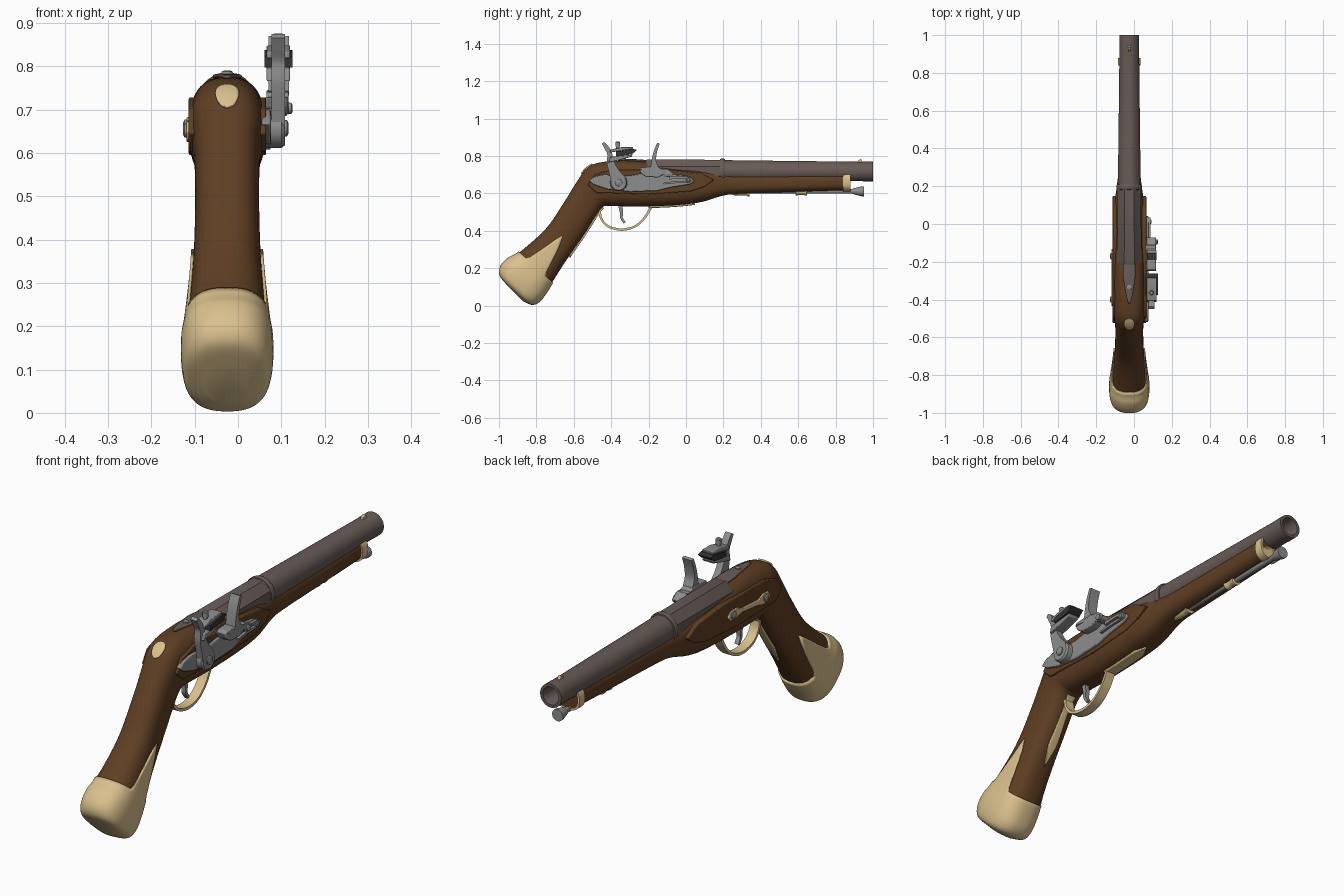
import bpy, bmesh, math
from mathutils import Vector

if "Cube" in bpy.data.objects:
    bpy.data.objects.remove(bpy.data.objects["Cube"])

CX, N = -0.025, 2.6          # bore line in x, roundness of the stock section


def mat(name, *rgb):
    m = bpy.data.materials.new(name)
    m.diffuse_color = (*rgb, 1)
    m.use_nodes = True
    m.node_tree.nodes["Principled BSDF"].inputs["Base Color"].default_value = m.diffuse_color
    return m


WOOD = mat("walnut", 0.115, 0.049, 0.017)
BRASS = mat("pale_brass", 0.70, 0.53, 0.27)
STEEL = mat("steel", 0.27, 0.27, 0.275)
BARREL = mat("browned_iron", 0.137, 0.104, 0.094)
FLINT = mat("dark_flint", 0.035, 0.035, 0.035)


def finish(name, bm, m, sheet=0):
    bmesh.ops.remove_doubles(bm, verts=bm.verts, dist=1e-5)
    bmesh.ops.recalc_face_normals(bm, faces=bm.faces)
    me = bpy.data.meshes.new(name)
    bm.to_mesh(me)
    bm.free()
    me.materials.append(m)
    ob = bpy.data.objects.new(name, me)
    bpy.context.collection.objects.link(ob)
    if sheet:
        s = ob.modifiers.new("thickness", 'SOLIDIFY')
        s.thickness, s.offset = sheet, 0
    return ob


def spline(rows, t):
    """Catmull-Rom through rows of numbers, t in row index."""
    k = len(rows) - 1
    i = max(0, min(int(t), k - 1))
    f = t - i
    a, b, c, d = (rows[max(0, min(k, j))] for j in (i - 1, i, i + 1, i + 2))
    return [q + 0.5 * f * (r - p + f * (2*p - 5*q + 4*r - s + f * (3*(q - r) + s - p)))
            for p, q, r, s in zip(a, b, c, d)]


def grid(name, rows, m, wrap=False, ends=(), sheet=0):
    bm = bmesh.new()
    vs = [[bm.verts.new(p) for p in r] for r in rows]
    n = len(vs[0])
    for a, b in zip(vs, vs[1:]):
        for j in range(n if wrap else n - 1):
            bm.faces.new((a[j], a[(j + 1) % n], b[(j + 1) % n], b[j]))
    for e in ends:
        bm.faces.new(vs[e])
    return finish(name, bm, m, sheet)


def slab(name, pts, x0, x1, m, bevel=0.0):
    """Side-view outline (y, z) pushed out in x."""
    bm = bmesh.new()
    f = bm.faces.new([bm.verts.new((x0, y, z)) for y, z in pts])
    g = bmesh.ops.extrude_face_region(bm, geom=[f])
    top = [v for v in g['geom'] if isinstance(v, bmesh.types.BMVert)]
    bmesh.ops.translate(bm, verts=top, vec=(x1 - x0, 0, 0))
    ob = finish(name, bm, m)
    if bevel:
        b = ob.modifiers.new("soft", 'BEVEL')
        b.width, b.segments = bevel, 2
    return ob


def ribbon(name, path, x0, x1, m, steps=6):
    """Smooth side-view bar through (y, z, thickness)."""
    rows, cnt = [], (len(path) - 1) * steps
    for i in range(cnt + 1):
        t = i / steps
        y, z, th = spline(path, t)
        a, b = spline(path, max(0, t - .05)), spline(path, min(len(path) - 1, t + .05))
        d = Vector((b[0] - a[0], b[1] - a[1])).normalized() * th / 2
        rows.append([(x, y + s * d.y, z - s * d.x)
                     for x, s in ((x0, 1), (x1, 1), (x1, -1), (x0, -1))])
    return grid(name, rows, m, True, (0, -1))


def lathe(name, prof, at, m, axis='Y', segs=24):
    """Turned part: profile of (distance along axis, radius)."""
    rows = []
    for d, r in prof:
        row = []
        for k in range(segs):
            a = 2 * math.pi * (k + .5) / segs
            u, v = r * math.sin(a), r * math.cos(a)
            row.append({'Y': (at[0] + u, d, at[1] + v), 'X': (d, at[0] + u, at[1] + v),
                        'Z': (at[0] + u, at[1] + v, d)}[axis])
        rows.append(row)
    return grid(name, rows, m, True, (0, -1) if prof[-1][1] and prof[0][1] else ())


# Stock stations: top y, top z, bottom y, bottom z, half width
ST = [(-.955, .112, -.872, .028, .045), (-.992, .16, -.825, .009, .085),
      (-.988, .207, -.785, .025, .098), (-.95, .25, -.75, .07, .1),
      (-.89, .285, -.715, .125, .093), (-.75, .41, -.635, .25, .079),
      (-.65, .555, -.545, .38, .074), (-.585, .66, -.475, .49, .075),
      (-.53, .735, -.44, .53, .082), (-.46, .765, -.40, .532, .087),
      (-.33, .775, -.30, .53, .088), (-.2, .768, -.2, .53, .087),
      (-.05, .748, -.05, .537, .086), (.08, .735, .08, .553, .083),
      (.2, .715, .2, .588, .066), (.3, .708, .3, .598, .058),
      (.6, .708, .6, .608, .055), (.84, .71, .84, .616, .052),
      (.88, .71, .88, .617, .052)]


def surf(t, c, s, off=0.0):
    ty, tz, by, bz, w = spline(ST, t)
    mid, ax = Vector((ty + by, tz + bz)) / 2, Vector((ty - by, tz - bz)) / 2
    p = mid + ax * c * (1 + off / ax.length)
    return (CX + (w + off) * s, p.x, p.y)


def around(t, a, off=0.0):
    c, s = math.cos(a), math.sin(a)
    return surf(t, math.copysign(abs(c) ** (2 / N), c), math.copysign(abs(s) ** (2 / N), s), off)


def plate(name, t0, t1, half, side, off, m, n=24):
    """Thin inlay following the stock's top (side 1) or bottom (side -1)."""
    rows = []
    for i in range(n + 1):
        u = i / n
        fs = [half(u) * k / 4 for k in range(-4, 5)]
        rows.append([surf(t0 + (t1 - t0) * u, side * (1 - abs(f) ** N) ** (1 / N), f, off)
                     for f in fs])
    return grid(name, rows, m, sheet=.008)


SEG = 64
ANG = [2 * math.pi * k / SEG for k in range(SEG)]
# Wooden stock and the flat panels either side of the lock
grid("stock", [[around(i / 5, a) for a in ANG] for i in range(5 * (len(ST) - 1) + 1)],
     WOOD, True, (0, -1))
slab("lock_panels", [(-.525, .645), (-.48, .603), (-.2, .595), (.02, .61), (.10, .635),
     (.15, .672), (.08, .71), (-.1, .728), (-.4, .728), (-.49, .70)], -.114, .065, WOOD, .004)


# Brass butt cap with a tongue running up each side
def cap_edge(a):
    d = abs(abs(math.sin(a)) - 1)
    d = math.acos(max(-1, min(1, 1 - d)))
    return 4 + 1.35 * max(0, 1 - d / .42) ** .8


grid("butt_cap", [[around(cap_edge(a) * i / 24, a, .003) for a in ANG] for i in range(25)],
     BRASS, True, (0,), sheet=.007)
# Fore-end cap, thumb plate, tang, guard plates
grid("fore_end_cap", [[around(17 + i * 1.0, a, .007) for a in ANG] for i in (0, 1)],
     BRASS, True, (0, -1))
plate("thumb_plate", 7.5, 8.5, lambda u: .32 * math.sqrt(max(0, 1 - (2*u - 1)**2)), 1, .002, BRASS)
plate("barrel_tang", 9.35, 11.1, lambda u: .05 + .3 * min(1, u * 1.6) ** .7, 1, .005, BARREL)
lathe("tang_screw", [(.77, .014), (.788, .013), (.79, .008)], (CX, -.335), STEEL, 'Z', 16)
plate("guard_rear_plate", 5.1, 7.9, lambda u: .3 * min(1, u * 4, .55 + .45 * abs(1 - 1.6 * u)),
      -1, .006, BRASS)
plate("guard_front_plate", 11, 12.75, lambda u: .28 * min(1, (1 - u) * 4 + .1), -1, .005, BRASS)
ribbon("trigger_guard", [(-.462, .505, .014), (-.452, .462, .012), (-.415, .423, .012),
       (-.345, .406, .013), (-.275, .422, .012), (-.222, .468, .012), (-.185, .53, .014)],
       CX - .022, CX + .022, BRASS)
ribbon("trigger", [(-.355, .55, .024), (-.345, .50, .018), (-.345, .47, .014), (-.328, .442, .012)],
       CX - .01, CX + .01, STEEL)

# Barrel: octagonal breech, ring, round hollow muzzle
Z = .717
lathe("barrel_breech", [(-.215, .066), (-.205, .07), (.185, .067)], (CX, Z), BARREL, segs=8)
lathe("barrel_ring", [(.18, .058), (.182, .066), (.19, .069), (.2, .069), (.208, .066), (.21, .058)],
      (CX, Z), BARREL, segs=32)
lathe("barrel", [(.18, .061), (.5, .057), (.94, .052), (.95, .053), (1, .053), (1, .04), (.985, .036),
      (.85, .036), (.85, 0)], (CX, Z), BARREL, segs=32)
slab("front_sight", [(.915, .765), (.92, .776), (.935, .784), (.945, .765)],
     CX - .007, CX + .007, BRASS)

# Ramrod and pipes
lathe("ramrod", [(.25, .013), (.89, .013), (.9, .017), (.94, .027), (.952, .027), (.952, .02)],
      (CX, .611), STEEL)
lathe("front_pipe", [(.585, .018), (.587, .022), (.597, .022), (.602, .019), (.63, .019),
      (.636, .022), (.645, .022), (.647, .018)], (CX, .61), BRASS)
lathe("rear_pipe", [(.2, .002), (.26, .018), (.31, .02), (.325, .02), (.33, .023), (.34, .023),
      (.34, .012)], (CX, .607), BRASS)

# Lock plate
slab("lock_plate", [(-.52, .668), (-.49, .69), (-.44, .70), (-.3, .695), (-.25, .703), (-.1, .703),
     (.0, .695), (.035, .68), (.045, .665), (.02, .648), (-.08, .632), (-.15, .614), (-.3, .608),
     (-.42, .622), (-.49, .645)], .055, .076, STEEL, .004)

# Cock with jaws, flint and screws
lathe("cock_base", [(.07, .046), (.1, .046), (.108, .04)], (-.36, .657), STEEL, 'X')
ribbon("cock_arm", [(-.36, .665, .085), (-.385, .715, .055), (-.403, .765, .04),
       (-.408, .81, .026), (-.425, .845, .024), (-.443, .87, .016)], .077, .108, STEEL)
lathe("cock_screw", [(.1, .02), (.113, .019), (.117, .012)], (-.36, .657), STEEL, 'X')
slab("lower_jaw", [(-.415, .765), (-.36, .776), (-.29, .796), (-.285, .807), (-.405, .795)],
     .066, .12, STEEL, .003)
slab("flint", [(-.375, .797), (-.29, .808), (-.262, .832), (-.285, .838), (-.375, .822)],
     .061, .126, FLINT)
slab("upper_jaw", [(-.405, .818), (-.285, .838), (-.283, .848), (-.34, .848), (-.405, .833)],
     .066, .12, STEEL, .003)
lathe("jaw_screw", [(.79, .009), (.85, .009), (.85, .013), (.872, .013), (.876, .009)],
      (.093, -.365), STEEL, 'Z', 16)

# Pan, frizzen and its spring
slab("pan", [(-.25, .728), (-.24, .705), (-.215, .688), (-.15, .685), (-.12, .70), (-.11, .728)],
     .06, .114, STEEL, .004)
slab("pan_cover", [(-.25, .727), (-.10, .727), (-.07, .705), (-.08, .69), (-.11, .69),
     (-.135, .735), (-.16, .745), (-.24, .74)], .066, .117, STEEL, .003)
ribbon("frizzen", [(-.168, .735, .045), (-.172, .775, .024), (-.163, .825, .018), (-.147, .868, .014)],
       .07, .118, STEEL)
lathe("frizzen_screw", [(.11, .014), (.123, .013), (.126, .008)], (-.095, .703), STEEL, 'X', 16)
ribbon("frizzen_spring", [(-.09, .682, .016), (-.04, .684, .012), (.015, .682, .012), (.028, .672, .012),
       (.01, .662, .011), (-.05, .66, .011), (-.12, .652, .008)], .07, .088, STEEL)
lathe("spring_screw", [(.07, .013), (.09, .012), (.093, .008)], (.012, .672), STEEL, 'X', 16)

# Brass side plate with two screws on the left
slab("side_plate", [(-.435, .65), (-.42, .672), (-.385, .675), (-.35, .66), (-.23, .668), (-.195, .683),
     (-.15, .68), (-.13, .66), (-.15, .638), (-.19, .638), (-.23, .648), (-.34, .636), (-.38, .625),
     (-.42, .63)], -.119, -.105, BRASS, .003)
for i, y in enumerate((-.4, -.17)):
    lathe("side_screw_%d" % i, [(-.11, .018), (-.123, .017), (-.127, .01)],
          (y, .652 + .008 * i), STEEL, 'X', 16)

# Smooth shading with crisp edges
bpy.ops.object.select_all(action='SELECT')
bpy.context.view_layer.objects.active = bpy.data.objects["stock"]
bpy.ops.object.shade_smooth_by_angle(angle=math.radians(35))
